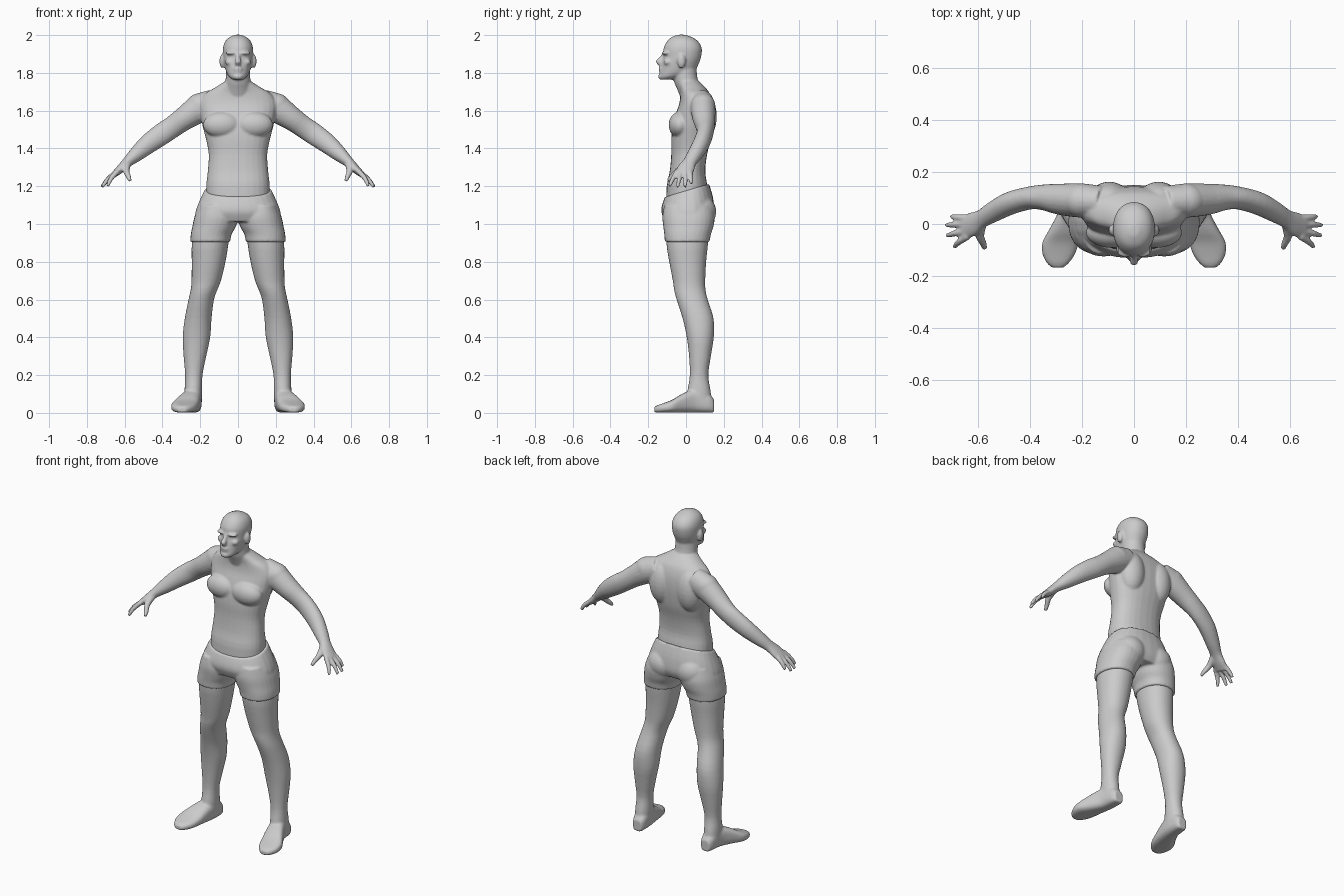
import bpy, bmesh, math
from mathutils import Vector, Matrix


def loft(bm, secs, p=2.0, n=28, sub=3):
    """Closed skin through sections (centre, u, v), smoothly interpolated."""
    fine = []
    for i in range(len(secs) - 1):
        a, b = secs[max(i - 1, 0)], secs[i]
        c, d = secs[i + 1], secs[min(i + 2, len(secs) - 1)]
        for k in range(sub):
            t = k / sub
            fine.append([(b[j] * 2 + (c[j] - a[j]) * t + (a[j] * 2 - b[j] * 5 + c[j] * 4 - d[j]) * t * t
                          + (b[j] * 3 - a[j] - c[j] * 3 + d[j]) * t ** 3) / 2 for j in range(3)])
    fine.append(secs[-1])
    rings = []
    for c, u, v in fine:
        ring = []
        for k in range(n):
            a = 2 * math.pi * k / n
            co, si = math.cos(a), math.sin(a)
            ring.append(bm.verts.new(c + u * math.copysign(abs(co) ** (2 / p), co)
                                     + v * math.copysign(abs(si) ** (2 / p), si)))
        rings.append(ring)
    for r, q in zip(rings, rings[1:]):
        for k in range(n):
            bm.faces.new((r[k], r[(k + 1) % n], q[(k + 1) % n], q[k]))
    bm.faces.new(rings[0])
    bm.faces.new(rings[-1])


def stack(bm, rows, p=2.0, s=1):
    """Horizontal sections: z, x range, y range, optional front-to-back tilt."""
    secs = []
    for z, x0, x1, y0, y1, *tilt in rows:
        secs.append((Vector((s * (x0 + x1) / 2, (y0 + y1) / 2, z)), Vector(((x1 - x0) / 2, 0, 0)),
                     Vector((0, (y1 - y0) / 2, tilt[0] if tilt else 0))))
    loft(bm, secs, p)


def tube(bm, rows, s=1, p=2.0, n=20):
    """Sections along a path: x, y, z, thickness radius, radius towards y."""
    pts = [Vector((s * r[0], r[1], r[2])) for r in rows]
    secs = []
    for i, r in enumerate(rows):
        d = (pts[min(i + 1, len(pts) - 1)] - pts[max(i - 1, 0)]).normalized()
        v = Vector((0, 1, 0))
        v = (v - d * v.dot(d)).normalized()
        secs.append((pts[i], d.cross(v) * r[3], v * r[4]))
    loft(bm, secs, p, n)


def blob(bm, c, r, s=1):
    m = Matrix.Translation((s * c[0], c[1], c[2])) @ Matrix.Diagonal((*r, 1))
    bmesh.ops.create_uvsphere(bm, u_segments=24, v_segments=14, radius=1, matrix=m)


def finish(name, bm, voxel, smooth):
    """Fuse the overlapping volumes into one smooth skin."""
    bmesh.ops.recalc_face_normals(bm, faces=bm.faces)
    me = bpy.data.meshes.new(name)
    bm.to_mesh(me)
    bm.free()
    ob = bpy.data.objects.new(name, me)
    bpy.context.collection.objects.link(ob)
    rm = ob.modifiers.new("fuse", 'REMESH')
    rm.mode = 'VOXEL'
    rm.voxel_size = voxel
    rm.use_smooth_shade = True
    sm = ob.modifiers.new("soften", 'SMOOTH')
    sm.factor = 0.5
    sm.iterations = smooth


# Upper body: trunk and neck
bm = bmesh.new()
trunk = [(1.08, .165, -.105, .12), (1.2, .168, -.102, .113), (1.28, .16, -.086, .102),
         (1.37, .155, -.078, .112), (1.45, .17, -.078, .132), (1.52, .188, -.07, .142),
         (1.58, .2, -.055, .145), (1.64, .205, -.035, .14), (1.69, .175, -.03, .125),
         (1.72, .125, -.035, .105), (1.755, .07, -.045, .07)]
stack(bm, [(z, -w, w, f, b) for z, w, f, b in trunk], 2.3)
stack(bm, [(z, -w, w, f, b) for z, w, f, b in
           [(1.66, .09, -.025, .11), (1.71, .075, -.045, .09), (1.76, .066, -.065, .063),
            (1.84, .062, -.075, .055)]])

# Head
head = [(1.764, .026, -.137, -.07), (1.78, .048, -.142, -.02), (1.81, .064, -.136, .045),
        (1.85, .074, -.129, .068), (1.885, .079, -.12, .08), (1.93, .08, -.119, .084),
        (1.965, .069, -.102, .066), (1.987, .048, -.08, .036), (2.002, .018, -.045, -.005)]
stack(bm, [(z, -w, w, f, b) for z, w, f, b in head], 2.15)
tube(bm, [(0, -.115, 1.905, .01, .01), (0, -.128, 1.88, .012, .012),
          (0, -.143, 1.858, .017, .018), (0, -.134, 1.842, .014, .01)])
blob(bm, (0, -.132, 1.822), (.026, .013, .007))
blob(bm, (0, -.132, 1.808), (.023, .012, .007))
blob(bm, (0, -.13, 1.78), (.026, .018, .016))

for s in (1, -1):
    # Brow, cheekbone and ear
    blob(bm, (.033, -.107, 1.905), (.034, .021, .01), s)
    blob(bm, (.045, -.095, 1.857), (.024, .024, .018), s)
    blob(bm, (.084, -.024, 1.862), (.014, .022, .037), s)
    # Chest, shoulder blade and shoulder muscles
    blob(bm, (.085, -.032, 1.525), (.1, .06, .07), s)
    blob(bm, (.095, .09, 1.57), (.08, .073, .13), s)
    blob(bm, (.2, .09, 1.625), (.075, .066, .068), s)
    # Arm
    tube(bm, [(.12, .085, 1.645, .07, .06), (.2, .09, 1.615, .076, .066),
              (.285, .095, 1.558, .063, .06), (.345, .102, 1.515, .058, .05),
              (.4, .1, 1.478, .058, .044), (.475, .08, 1.424, .052, .044),
              (.54, .047, 1.368, .04, .04), (.585, .02, 1.328, .028, .036),
              (.62, .0, 1.294, .023, .046), (.655, -.014, 1.262, .017, .047)], s)
    # Fingers and thumb
    for ky, tx, ty, tz in [(.022, .702, .028, 1.212), (-.001, .722, -.004, 1.196),
                           (-.026, .719, -.045, 1.196), (-.047, .69, -.088, 1.2)]:
        k, t = Vector((.638, ky, 1.279)), Vector((tx, ty, tz))
        m = k.lerp(t, .55) + Vector((.006, 0, .004))
        tube(bm, [(*k, .015, .014), (*m, .013, .012), (*t, .009, .009)], s, n=12)
    tube(bm, [(.585, 0, 1.318, .02, .02), (.592, -.045, 1.28, .017, .017),
              (.58, -.073, 1.252, .014, .014), (.572, -.095, 1.23, .01, .01)], s, n=12)
finish("upper_body", bm, .006, 5)

# Shorts: hips, seat and short legs
bm = bmesh.new()
stack(bm, [(1.178, -.177, .177, -.112, .122, .035), (1.12, -.205, .205, -.127, .143, .02),
           (1.06, -.226, .226, -.13, .15), (1.012, -.225, .225, -.11, .13)], 2.3)
for s in (1, -1):
    blob(bm, (.095, .075, 1.065), (.095, .085, .09), s)
    stack(bm, [(1.1, .04, .205, -.115, .135), (1.04, .0, .23, -.125, .152),
               (.985, .012, .242, -.12, .145), (.945, .034, .25, -.115, .132),
               (.904, .042, .253, -.112, .125)], 2.2, s)
finish("shorts", bm, .007, 4)

# Legs and feet
for s, side in ((1, "left"), (-1, "right")):
    bm = bmesh.new()
    stack(bm, [(1.0, .04, .225, -.1, .12), (.9, .05, .244, -.104, .117), (.8, .066, .245, -.089, .107),
               (.7, .09, .246, -.07, .102), (.65, .11, .251, -.063, .104), (.6, .127, .262, -.05, .115),
               (.5, .14, .282, -.018, .146), (.4, .147, .293, .004, .147), (.3, .168, .288, .016, .132),
               (.2, .188, .28, .02, .118), (.12, .19, .283, .008, .13), (.05, .192, .283, .0, .138)], 2.1, s)
    foot = [(.148, .205, .262, .07), (.12, .194, .276, .1), (.05, .192, .29, .125), (-.02, .202, .325, .1),
            (-.07, .212, .352, .07), (-.115, .226, .352, .052), (-.15, .25, .335, .04), (-.168, .272, .315, .03)]
    loft(bm, [(Vector((s * (a + b) / 2, y, h / 2 + .001)), Vector(((b - a) / 2, 0, 0)), Vector((0, 0, h / 2)))
              for y, a, b, h in foot], 2.8)
    finish(side + "_leg", bm, .007, 5)
